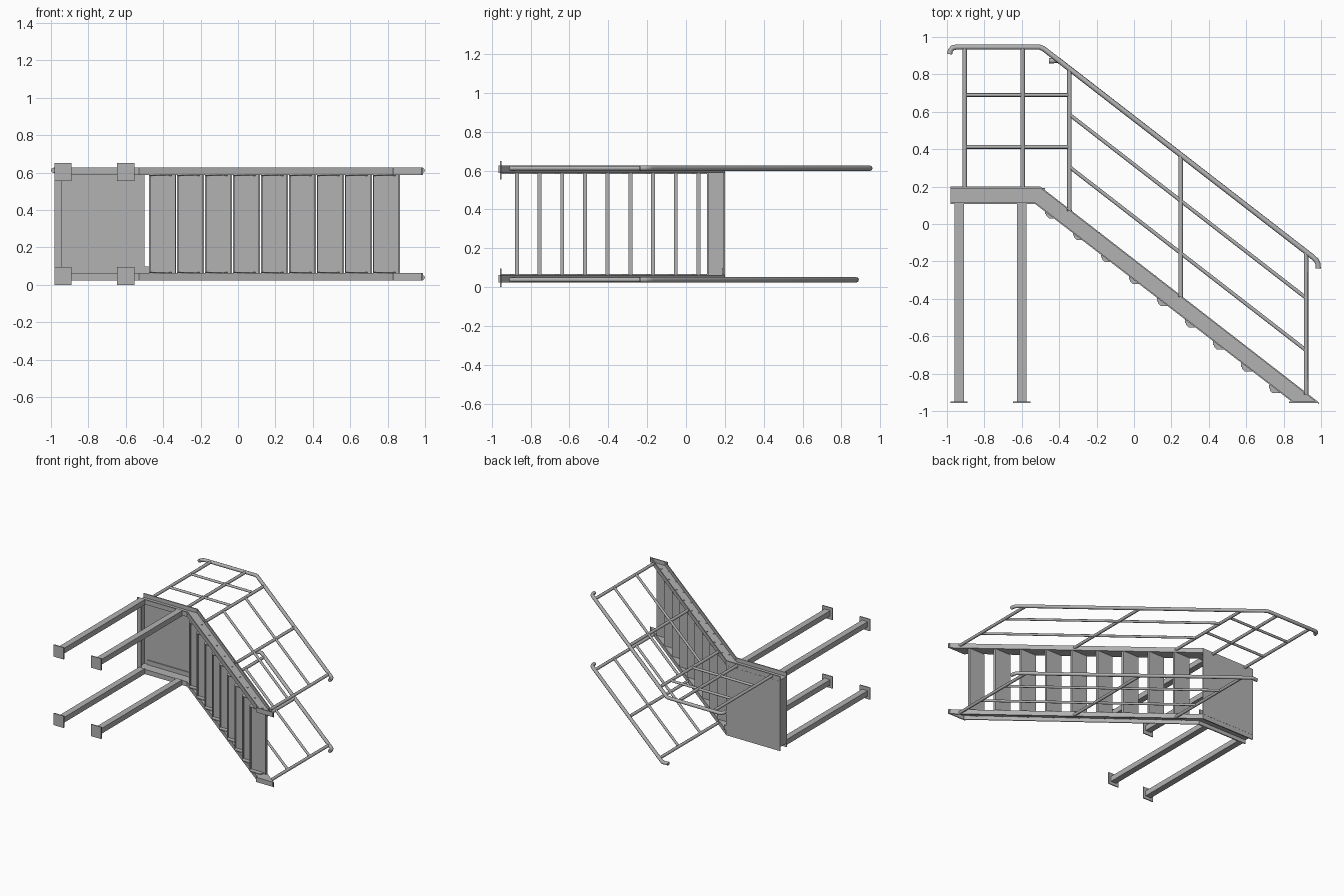
import bpy, bmesh, math
from mathutils import Vector

cube = bpy.data.objects.get("Cube")
if cube:
    bpy.data.objects.remove(cube, do_unlink=True)

steel = bpy.data.materials.new("grey steel")
steel.use_nodes = True
GREY = (0.45, 0.45, 0.45, 1)
steel.diffuse_color = GREY
steel.node_tree.nodes["Principled BSDF"].inputs["Base Color"].default_value = GREY

WIDTH = 0.65                      # the two sides mirror about half of this


def add(name, mesh):
    obj = bpy.data.objects.new(name, mesh)
    bpy.context.collection.objects.link(obj)
    mesh.materials.clear()
    mesh.materials.append(steel)
    return obj


def prism(name, outline, z0, z1):
    """Extrude an xy outline between two z levels."""
    bm = bmesh.new()
    face = bm.faces.new([bm.verts.new((x, y, z0)) for x, y in outline])
    moved = bmesh.ops.extrude_face_region(bm, geom=[face])["geom"]
    bmesh.ops.translate(bm, vec=(0, 0, z1 - z0),
                        verts=[v for v in moved if isinstance(v, bmesh.types.BMVert)])
    bmesh.ops.recalc_face_normals(bm, faces=bm.faces)
    mesh = bpy.data.meshes.new(name)
    bm.to_mesh(mesh)
    bm.free()
    return add(name, mesh)


def box(name, x0, x1, y0, y1, z0, z1):
    return prism(name, [(x0, y0), (x1, y0), (x1, y1), (x0, y1)], z0, z1)


def strip(name, path, dy, z0, z1):
    """Flange following a path in xy, thickened by dy."""
    return prism(name, path + [(x, y + dy) for x, y in reversed(path)], z0, z1)


def pipe(name, path, z, radius):
    """Round tube along an xy path."""
    curve = bpy.data.curves.new(name, "CURVE")
    curve.dimensions = "3D"
    curve.bevel_depth = radius
    curve.bevel_resolution = 2
    curve.use_fill_caps = True
    spline = curve.splines.new("POLY")
    spline.points.add(len(path) - 1)
    for p, (x, y) in zip(spline.points, path):
        p.co = (x, y, z, 1)
    temp = bpy.data.objects.new(name + "_path", curve)
    bpy.context.collection.objects.link(temp)
    graph = bpy.context.evaluated_depsgraph_get()
    mesh = bpy.data.meshes.new_from_object(temp.evaluated_get(graph))
    bpy.data.objects.remove(temp, do_unlink=True)
    obj = add(name, mesh)
    bpy.ops.object.select_all(action="DESELECT")
    obj.select_set(True)
    bpy.context.view_layer.objects.active = obj
    bpy.ops.object.shade_smooth_by_angle(angle=math.radians(50))
    return obj


def disc(name, x, y, z0, z1, r=0.007):
    ring = [(x + r * math.cos(a), y + r * math.sin(a))
            for a in (math.tau * k / 10 for k in range(10))]
    return prism(name, ring, z0, z1)


SLOPE = -0.775
top_path = [(-0.98, 0.2), (-0.5, 0.2), (0.99, -0.955)]
low_path = [(-0.98, 0.108), (-0.53, 0.108), (0.85, -0.955)]
steps = [(-0.475 + 0.1495 * i, 0.065 - 0.1168 * i) for i in range(9)]

for side in ("upper", "lower"):
    def zs(a, b):
        return (a, b) if side == "upper" else (WIDTH - b, WIDTH - a)

    # Channel stringer, open outward
    prism(side + "_stringer_web", top_path + low_path[::-1], *zs(0.588, 0.595))
    strip(side + "_stringer_top_flange", top_path, -0.009, *zs(0.588, 0.626))
    strip(side + "_stringer_bottom_flange", low_path, 0.009, *zs(0.588, 0.626))
    box(side + "_stringer_foot", 0.83, 0.985, -0.957, -0.949, *zs(0.588, 0.626))

    # Tread brackets and bolts
    for x, y in steps:
        prism(side + "_tread_bracket",
              [(x + 0.005, y), (x + 0.005, y - 0.02), (x + 0.02, y - 0.035),
               (x + 0.105, y - 0.035), (x + 0.12, y - 0.02), (x + 0.12, y)],
              *zs(0.582, 0.588))
        for dx in (0.055, 0.12):
            disc(side + "_tread_bolt", x + dx, y - 0.018, *zs(0.595, 0.599))

    # Legs with base plates
    for x in (-0.935, -0.6):
        box(side + "_leg", x - 0.025, x + 0.025, -0.95, 0.108, *zs(0.583, 0.626))
        box(side + "_base_plate", x - 0.046, x + 0.046, -0.958, -0.95, *zs(0.554, 0.65))

    # Railing over the flight
    z = zs(0.612, 0.612)[0]
    end = [(0.955, -0.176), (0.974, -0.194), (0.983, -0.212), (0.985, -0.238)]
    if side == "upper":
        start = [(-0.986, 0.908), (-0.982, 0.928), (-0.97, 0.942), (-0.95, 0.946),
                 (-0.505, 0.946), (-0.485, 0.938)]
    else:
        start = [(-0.455, 0.873), (-0.435, 0.872), (-0.42, 0.876), (-0.4, 0.874)]
    pipe(side + "_handrail", start + end, z, 0.014)
    for x, dy in ((-0.345, 0), (0.25, 0), (0.92, 0)):
        stringer_y = 0.2 + SLOPE * (x + 0.5)
        rail_y = 0.94 + SLOPE * (x + 0.488)
        pipe(side + "_flight_post", [(x, stringer_y - 0.01), (x, rail_y)], z, 0.012)
    for y in (0.585, 0.305):
        pipe(side + "_flight_midrail",
             [(-0.345, y), (0.92, y + SLOPE * 1.265)], z, 0.01)

    # Railing beside the landing, on one side only
    if side == "upper":
        for x in (-0.905, -0.595):
            pipe("landing_post", [(x, 0.195), (x, 0.946)], z, 0.012)
        for y in (0.69, 0.412):
            pipe("landing_midrail", [(-0.905, y), (-0.345, y)], z, 0.01)

# Landing deck with end channel and edge angle
inner = (WIDTH - 0.588, 0.588)
box("landing_deck", -0.98, -0.5, 0.193, 0.201, *inner)
box("landing_end_web", -0.98, -0.972, 0.108, 0.2, *inner)
box("landing_end_flange", -0.98, -0.945, 0.108, 0.116, *inner)
box("landing_edge_angle", -0.94, -0.475, 0.185, 0.193, inner[0], 0.098)

# Treads: thin plate with turned-down lips
for x, y in steps:
    box("tread", x, x + 0.144, y, y + 0.009, *inner)
    box("tread_back_lip", x, x + 0.007, y - 0.011, y, *inner)
    box("tread_front_lip", x + 0.137, x + 0.144, y - 0.011, y, *inner)
